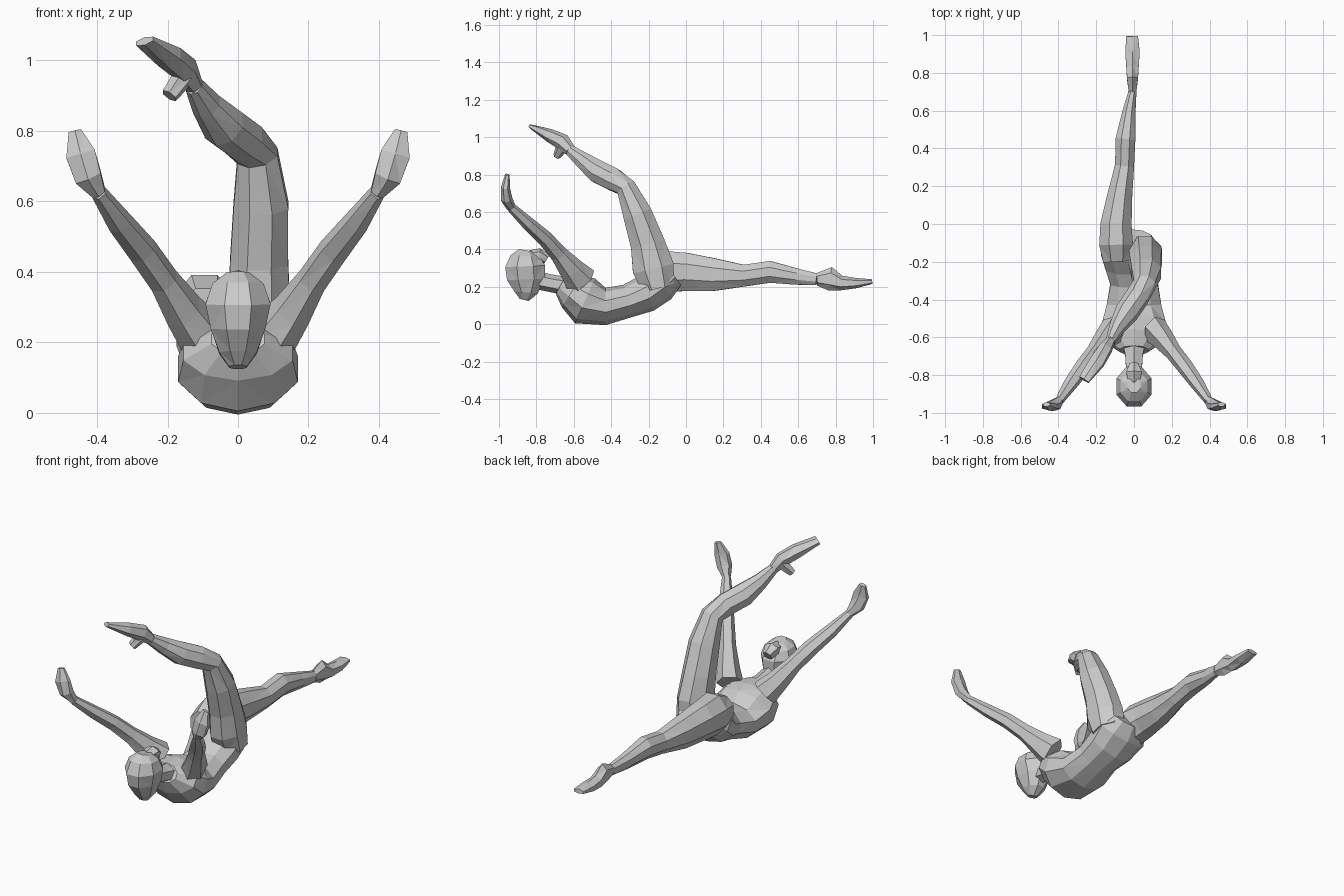
import bpy, bmesh, math
from mathutils import Vector


def loft(name, sections, sides=8, across=(1, 0, 0)):
    """Skin rings (x, y, z, half width, half depth) along a path into a faceted limb."""
    bm = bmesh.new()
    pts = [Vector(s[:3]) for s in sections]
    rings = []
    for i, s in enumerate(sections):
        tangent = (pts[min(i + 1, len(pts) - 1)] - pts[max(i - 1, 0)]).normalized()
        side = Vector(across)
        side = (side - tangent * side.dot(tangent)).normalized()
        depth = tangent.cross(side)
        ring = []
        for k in range(sides):
            a = 2 * math.pi * (k + 0.5) / sides
            ring.append(bm.verts.new(pts[i] + side * math.cos(a) * s[3] * 1.05
                                     + depth * math.sin(a) * s[4] * 1.05))
        rings.append(ring)
    for r0, r1 in zip(rings, rings[1:]):
        for k in range(sides):
            j = (k + 1) % sides
            bm.faces.new((r0[k], r0[j], r1[j], r1[k]))
    bm.faces.new(rings[0])
    bm.faces.new(rings[-1])
    bmesh.ops.recalc_face_normals(bm, faces=bm.faces)
    bmesh.ops.triangulate(bm, faces=bm.faces)
    mesh = bpy.data.meshes.new(name)
    bm.to_mesh(mesh)
    bm.free()
    ob = bpy.data.objects.new(name, mesh)
    bpy.context.collection.objects.link(ob)
    return ob


# Arched torso, pelvis to shoulders
loft("torso", [
    (-0.02, -0.07, 0.27, 0.11, 0.07),
    (-0.02, -0.14, 0.22, 0.155, 0.10),
    (-0.01, -0.22, 0.16, 0.14, 0.095),
    (0, -0.31, 0.125, 0.125, 0.085),
    (0, -0.43, 0.095, 0.145, 0.095),
    (0, -0.54, 0.125, 0.17, 0.125),
    (0, -0.61, 0.175, 0.155, 0.095),
    (0, -0.67, 0.21, 0.075, 0.05)], 10)

# Neck and tilted-back head
loft("neck", [
    (0, -0.62, 0.20, 0.07, 0.05),
    (0, -0.70, 0.215, 0.05, 0.045),
    (0, -0.80, 0.235, 0.045, 0.045)], 6)
loft("head", [
    (0, -0.865, 0.13, 0.025, 0.025),
    (0, -0.855, 0.17, 0.055, 0.065),
    (0, -0.855, 0.24, 0.08, 0.105),
    (0, -0.86, 0.31, 0.095, 0.11),
    (0, -0.86, 0.365, 0.075, 0.08),
    (0, -0.855, 0.395, 0.035, 0.04)])
loft("hair_bun", [
    (0, -0.83, 0.36, 0.035, 0.035),
    (0, -0.785, 0.37, 0.045, 0.035),
    (0, -0.745, 0.345, 0.025, 0.03)], 6)

# Arms and hands, mirrored left and right
for label, m in (("left", -1), ("right", 1)):
    arm = [
        (0.11, -0.56, 0.23, 0.065, 0.085),
        (0.155, -0.61, 0.29, 0.055, 0.065),
        (0.21, -0.68, 0.375, 0.042, 0.045),
        (0.27, -0.755, 0.46, 0.042, 0.04),
        (0.335, -0.845, 0.54, 0.036, 0.034),
        (0.395, -0.935, 0.625, 0.022, 0.024)]
    hand = [
        (0.395, -0.935, 0.625, 0.022, 0.024),
        (0.425, -0.96, 0.67, 0.042, 0.03),
        (0.447, -0.965, 0.735, 0.046, 0.022),
        (0.463, -0.955, 0.80, 0.02, 0.012)]
    for part, secs, n in (("arm", arm, 6), ("hand", hand, 6)):
        loft(f"{label}_{part}", [(m * x, y, z, w, d) for x, y, z, w, d in secs], n)

# Straight leg stretched backward
loft("straight_leg", [
    (-0.09, -0.20, 0.28, 0.075, 0.075),
    (-0.095, -0.11, 0.28, 0.092, 0.115),
    (-0.095, 0.0, 0.28, 0.085, 0.105),
    (-0.075, 0.15, 0.265, 0.068, 0.09),
    (-0.05, 0.31, 0.26, 0.052, 0.06),
    (-0.045, 0.45, 0.28, 0.054, 0.06),
    (-0.027, 0.59, 0.255, 0.036, 0.045),
    (-0.008, 0.70, 0.24, 0.022, 0.032)])
loft("straight_foot", [
    (-0.008, 0.70, 0.24, 0.022, 0.032),
    (-0.008, 0.77, 0.243, 0.032, 0.06),
    (-0.008, 0.83, 0.22, 0.036, 0.038),
    (-0.008, 0.91, 0.22, 0.042, 0.026),
    (-0.01, 0.995, 0.228, 0.034, 0.012)], 6)

# Raised leg folding over the back
loft("raised_leg", [
    (0.05, -0.15, 0.20, 0.095, 0.09),
    (0.06, -0.175, 0.30, 0.09, 0.115),
    (0.06, -0.205, 0.43, 0.085, 0.095),
    (0.065, -0.26, 0.59, 0.08, 0.08),
    (0.055, -0.32, 0.73, 0.06, 0.055),
    (0.015, -0.39, 0.775, 0.062, 0.062),
    (-0.04, -0.47, 0.815, 0.062, 0.062),
    (-0.09, -0.55, 0.875, 0.042, 0.045),
    (-0.125, -0.62, 0.93, 0.026, 0.03)])
loft("raised_foot", [
    (-0.125, -0.62, 0.93, 0.026, 0.03),
    (-0.15, -0.66, 0.975, 0.036, 0.042),
    (-0.195, -0.73, 1.01, 0.042, 0.034),
    (-0.265, -0.825, 1.055, 0.032, 0.012)], 6)
loft("raised_heel", [
    (-0.15, -0.655, 0.96, 0.03, 0.035),
    (-0.195, -0.69, 0.90, 0.024, 0.02)], 6)
